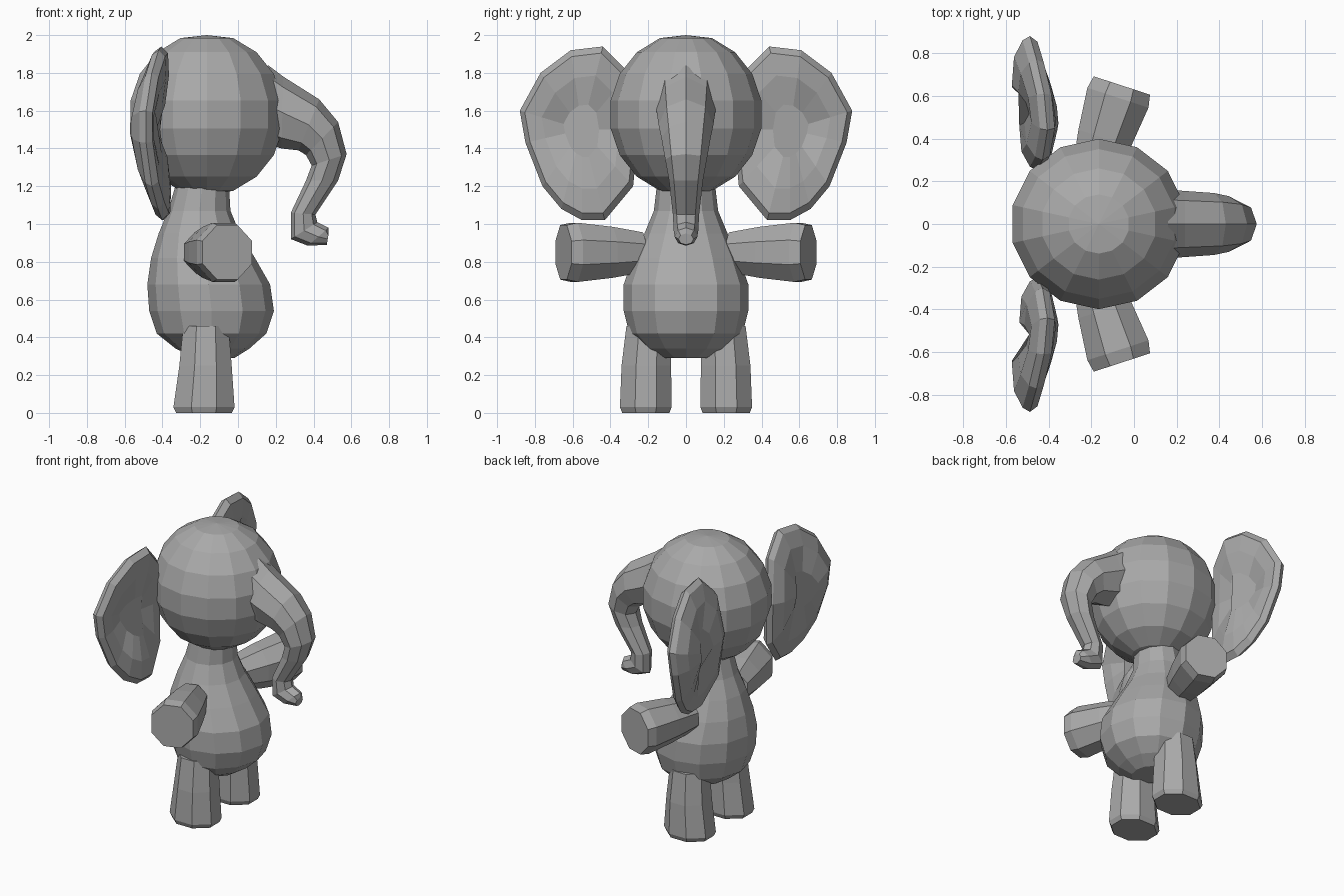
import bpy
import bmesh
from math import cos, sin, pi
from mathutils import Vector

cube = bpy.data.objects.get("Cube")
if cube:
    bpy.data.objects.remove(cube, do_unlink=True)

GREY = (0.4, 0.4, 0.4, 1)
grey = bpy.data.materials.new("elephant grey")
grey.use_nodes = True
grey.diffuse_color = GREY
grey.node_tree.nodes["Principled BSDF"].inputs["Base Color"].default_value = GREY


def ring(centre, u, v, n, turn=0.0):
    """Ellipse of n points spanned by the half axes u and v."""
    c, u, v = Vector(centre), Vector(u), Vector(v)
    angles = [2 * pi * (i + turn) / n for i in range(n)]
    return [c + u * cos(a) + v * sin(a) for a in angles]


def finish(name, bm):
    bmesh.ops.recalc_face_normals(bm, faces=bm.faces)
    mesh = bpy.data.meshes.new(name)
    bm.to_mesh(mesh)
    bm.free()
    mesh.materials.append(grey)
    bpy.context.collection.objects.link(bpy.data.objects.new(name, mesh))


def loft(name, rings):
    """Skin a row of rings and cap both ends, with flat faces."""
    bm = bmesh.new()
    rows = [[bm.verts.new(p) for p in r] for r in rings]
    n = len(rows[0])
    for a, b in zip(rows, rows[1:]):
        for i in range(n):
            j = (i + 1) % n
            bm.faces.new((a[i], a[j], b[j], b[i]))
    bm.faces.new(rows[0])
    bm.faces.new(rows[-1])
    finish(name, bm)


# Head: faceted ball, its flat crown at the top
bm = bmesh.new()
bmesh.ops.create_uvsphere(bm, u_segments=14, v_segments=9, radius=1)
for v in bm.verts:
    x, y, z = v.co
    v.co = (-0.165 + 0.42 * x, 0.405 * y, min(2.0, 1.58 + 0.43 * z))
finish("head", bm)

# Body and neck: height, back x, front x, half width
body = [(0.29, -0.22, -0.02, 0.12), (0.34, -0.33, 0.06, 0.22), (0.42, -0.43, 0.15, 0.30),
        (0.54, -0.47, 0.19, 0.33), (0.68, -0.48, 0.17, 0.33), (0.82, -0.46, 0.09, 0.28),
        (0.95, -0.42, 0.01, 0.22), (1.07, -0.37, -0.04, 0.17), (1.24, -0.32, -0.05, 0.15)]
loft("body", [ring(((b + f) / 2, 0, z), ((f - b) / 2, 0, 0), (0, w, 0), 12)
              for z, b, f, w in body])

# Trunk: outer x and z, inner x and z, half width
trunk = [(0.16, 1.84, 0.16, 1.42, 0.16), (0.24, 1.78, 0.23, 1.40, 0.155),
         (0.43, 1.66, 0.32, 1.39, 0.145), (0.53, 1.54, 0.36, 1.365, 0.13),
         (0.575, 1.37, 0.39, 1.31, 0.11), (0.53, 1.23, 0.36, 1.23, 0.09),
         (0.41, 1.05, 0.28, 1.06, 0.07), (0.42, 1.01, 0.28, 0.92, 0.065),
         (0.48, 0.98, 0.37, 0.885, 0.06), (0.48, 0.95, 0.47, 0.89, 0.04)]
loft("trunk", [ring(((a + c) / 2, 0, (b + d) / 2), ((a - c) / 2, 0, (b - d) / 2),
                    (0, w, 0), 8) for a, b, c, d, w in trunk])

# Ear outline as y and z
outline = [(0.30, 1.80), (0.44, 1.94), (0.61, 1.92), (0.77, 1.80), (0.88, 1.60),
           (0.85, 1.43), (0.76, 1.20), (0.66, 1.08), (0.55, 1.02), (0.43, 1.02),
           (0.28, 1.20), (0.25, 1.50)]


def ear_ring(side, scale, push):
    """Ear outline shrunk to its middle and pushed forward or back."""
    points = []
    for y, z in outline:
        x = -0.49 + 0.3 * (z - 1.5) ** 2 + 0.06 * (0.88 - y)
        y, z = 0.55 + (y - 0.55) * scale, 1.5 + (z - 1.5) * scale
        points.append(Vector((x + push, side * y, z)))
    return points


for side, label in ((1, "left"), (-1, "right")):
    # Ear: thick rim, bulging back and shallow dished front
    loft(label + "_ear", [ear_ring(side, s, p) for s, p in
                          ((0.3, -0.085), (0.7, -0.075), (0.94, -0.035), (1, 0),
                           (0.92, 0.035), (0.65, 0.04), (0.3, 0.02))])

    # Arm: widening outwards and turned a little forward
    along = Vector((0.31, 0.95 * side, 0))
    across = Vector((0.95, -0.31 * side, 0))
    shoulder = Vector((-0.19, 0.24 * side, 0.85))
    arm = ((0, 0.11), (0.17, 0.14), (0.37, 0.163), (0.43, 0.15))
    loft(label + "_arm", [ring(shoulder + along * d, across * r, (0, 0, r * 1.04), 8, 0.5)
                          for d, r in arm])

    # Leg: flares to a flat foot; height, centre x, centre y, half depth, half width
    leg = ((0.0, -0.18, 0.213, 0.16, 0.135), (0.03, -0.18, 0.213, 0.175, 0.148),
           (0.25, -0.172, 0.21, 0.15, 0.142), (0.46, -0.17, 0.2, 0.13, 0.125))
    loft(label + "_leg", [ring((x, y * side, z), (d, 0, 0), (0, w, 0), 8, 0.5)
                          for z, x, y, d, w in leg])
